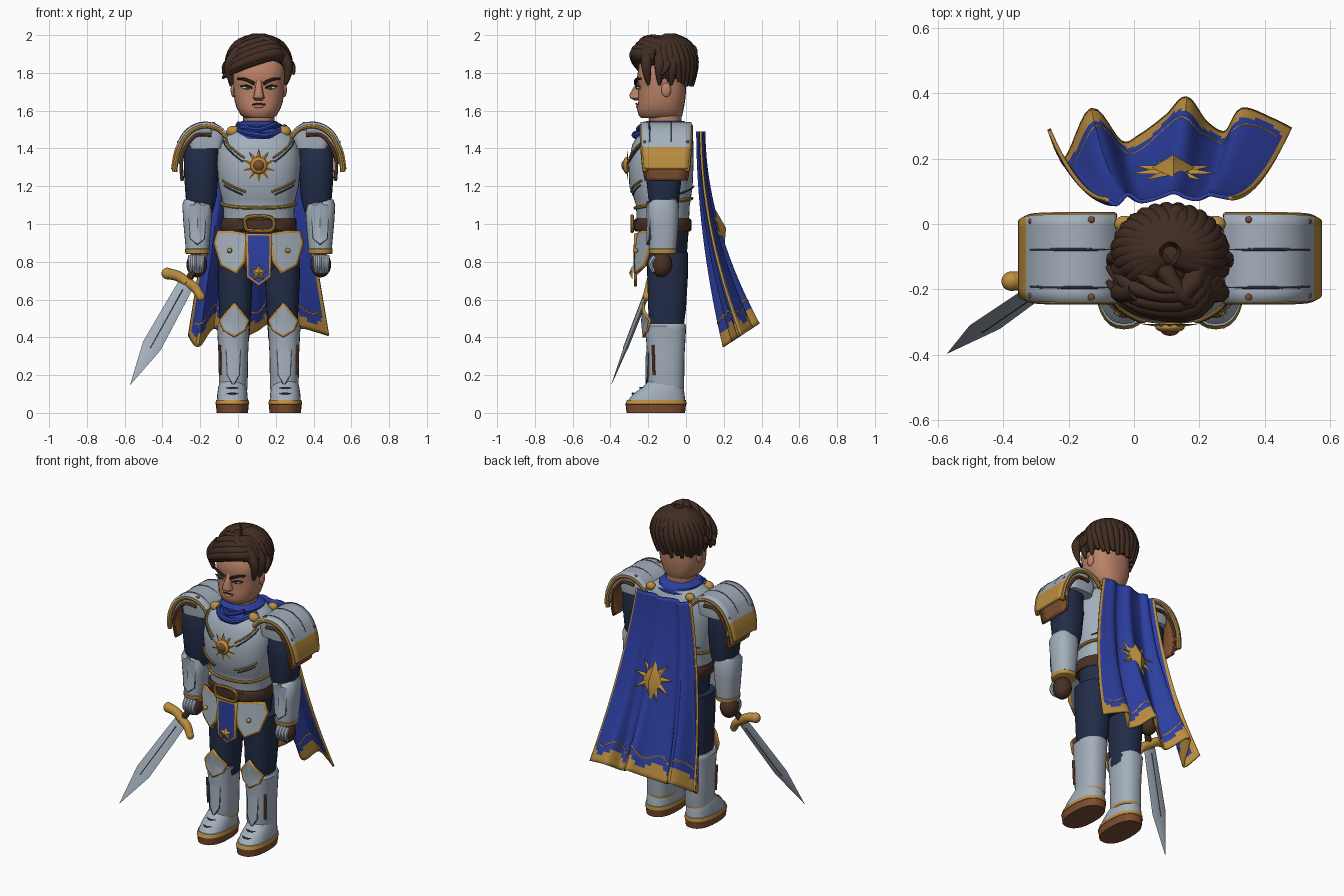
import bpy, bmesh
from math import sin, cos, pi, radians
from mathutils import Vector, Matrix

if "Cube" in bpy.data.objects:
    bpy.data.objects.remove(bpy.data.objects["Cube"])

CX = .11  # centre line of the figure


def material(name, *rgb):
    m = bpy.data.materials.new(name)
    m.use_nodes = True
    m.diffuse_color = (*rgb, 1)
    m.node_tree.nodes["Principled BSDF"].inputs["Base Color"].default_value = (*rgb, 1)
    return m


SILVER = material("silver", .37, .43, .5)
STEEL = material("dark_steel", .06, .08, .11)
NAVY = material("navy_cloth", .016, .026, .065)
BLUE = material("royal_blue", .026, .05, .36)
GOLD = material("gold", .5, .27, .05)
LEATHER = material("leather", .2, .075, .03)
DARK = material("dark_leather", .065, .03, .018)
HAIR = material("brown_hair", .052, .026, .016)
SKIN = material("skin", .49, .22, .135)
WHITE = material("eye_white", .6, .58, .55)


def add(name, mesh, mats):
    obj = bpy.data.objects.new(name, mesh)
    bpy.context.collection.objects.link(obj)
    for m in mats:
        mesh.materials.append(m)
    return obj


def finish(name, bm, mats):
    mesh = bpy.data.meshes.new(name)
    bm.to_mesh(mesh)
    bm.free()
    return add(name, mesh, mats)


def along(pts, t):
    """Smooth point on a path, t from 0 to 1."""
    k = min(int(t * (len(pts) - 1)), len(pts) - 2)
    f = t * (len(pts) - 1) - k
    a, b, c, d = (Vector(pts[min(max(k + j, 0), len(pts) - 1)]) for j in (-1, 0, 1, 2))
    return b + (c - a) * f / 2 + (a - b * 2.5 + c * 2 - d / 2) * f**2 + (b * 3 - c * 3 + d - a) * f**3 / 2


def ring_point(ring, angle, x, p=2.4):
    z, rx, front, back = ring
    c, s = cos(angle), sin(angle)
    px = x + rx * abs(c) ** (2 / p) * (1 if c > 0 else -1)
    py = (front + back) / 2 + (back - front) / 2 * abs(s) ** (2 / p) * (1 if s > 0 else -1)
    return Vector((px, py, z))


def loft(name, rings, mats, x=CX, n=28, p=2.4, rule=lambda z: 0):
    """Closed body from rings of (z, half width, front y, back y)."""
    bm = bmesh.new()
    loops = [[bm.verts.new(ring_point(r, 2 * pi * i / n, x, p)) for i in range(n)] for r in rings]
    for k in range(len(rings) - 1):
        for i in range(n):
            j = (i + 1) % n
            f = bm.faces.new((loops[k][i], loops[k][j], loops[k + 1][j], loops[k + 1][i]))
            f.material_index = rule((rings[k][0] + rings[k + 1][0]) / 2)
    bm.faces.new(loops[0][::-1]).material_index = rule(rings[0][0])
    bm.faces.new(loops[-1])
    return finish(name, bm, mats)


def ball(name, loc, scale, mat):
    bm = bmesh.new()
    bmesh.ops.create_uvsphere(bm, u_segments=20, v_segments=12, radius=1,
                              matrix=Matrix.Translation(loc) @ Matrix.Diagonal((*scale, 1)))
    return finish(name, bm, [mat])


def tubes(name, mat, paths, steps=10, closed=False, sides=2):
    """Swept rods; each path is (points, start radius, end radius)."""
    cu = bpy.data.curves.new(name, "CURVE")
    cu.dimensions, cu.bevel_depth, cu.bevel_resolution, cu.use_fill_caps = "3D", 1, sides, True
    for pts, r0, r1 in paths:
        sp = cu.splines.new("POLY")
        sp.points.add(steps)
        sp.use_cyclic_u = closed
        for i, q in enumerate(sp.points):
            t = i / steps
            q.co = (*along(pts, t), 1)
            q.radius = r0 + (r1 - r0) * t ** 2
    tmp = bpy.data.objects.new(name + "_path", cu)
    bpy.context.collection.objects.link(tmp)
    mesh = bpy.data.meshes.new_from_object(tmp.evaluated_get(bpy.context.evaluated_depsgraph_get()))
    bpy.data.objects.remove(tmp)
    return add(name, mesh, [mat])


def sheet(name, func, nu, nv, mats, rule, thick):
    bm = bmesh.new()
    g = [[bm.verts.new(func(i / nu, j / nv)) for j in range(nv + 1)] for i in range(nu + 1)]
    for i in range(nu):
        for j in range(nv):
            f = bm.faces.new((g[i][j], g[i + 1][j], g[i + 1][j + 1], g[i][j + 1]))
            f.material_index = rule((i + .5) / nu, (j + .5) / nv)
    obj = finish(name, bm, mats)
    mod = obj.modifiers.new("thickness", "SOLIDIFY")
    mod.thickness, mod.offset = thick, 0
    return obj


def plate(name, outline, depth, mats, border=.013, bulge=.012, thick=.015):
    """Front-facing armour plate with an inset border; depth gives y at (x, z)."""
    bm = bmesh.new()
    f = bm.faces.new([bm.verts.new((x, depth(x, z), z)) for x, z in outline])
    f.normal_update()
    if f.normal.y > 0:
        f.normal_flip()
    for rim in bmesh.ops.inset_region(bm, faces=[f], thickness=border, use_boundary=True, use_even_offset=True)["faces"]:
        rim.material_index = 1
    for v in bmesh.ops.poke(bm, faces=[f])["verts"]:
        v.co.y -= bulge
    obj = finish(name, bm, mats)
    mod = obj.modifiers.new("thickness", "SOLIDIFY")
    mod.thickness, mod.offset = thick, -1
    mod.material_offset = len(mats) - 1 if len(mats) > 2 else 0
    return obj


def star(name, loc, r, ratio, n, depth, mat, facing, tilt=0):
    bm = bmesh.new()
    loc = Vector(loc)
    top = bm.verts.new(loc + Vector((0, facing * depth, 0)))
    rim = []
    for i in range(2 * n):
        a, q = pi / 2 + pi * i / n, r * (ratio if i % 2 else 1)
        rim.append(bm.verts.new(loc + Vector((q * cos(a), tilt * q * sin(a), q * sin(a)))))
    for i in range(2 * n):
        bm.faces.new((top, rim[i], rim[(i + 1) % (2 * n)]))
    bm.faces.new(rim[::-1])
    bmesh.ops.recalc_face_normals(bm, faces=bm.faces)
    return finish(name, bm, [mat])


# Torso, hips and belt
TORSO = [(1.0, .185, -.26, .015), (1.1, .19, -.265, .02), (1.13, .195, -.275, .025), (1.2, .212, -.3, .035),
         (1.32, .222, -.305, .04), (1.42, .215, -.285, .04), (1.48, .18, -.25, .035), (1.52, .11, -.2, .01)]


def on_torso(deg, z, grow=.005):
    k = max(i for i in range(len(TORSO) - 1) if TORSO[i][0] <= z)
    a, b = Vector(TORSO[k]), Vector(TORSO[k + 1])
    z_, rx, f, bk = a.lerp(b, (z - a[0]) / (b[0] - a[0]))
    return ring_point((z, rx + grow, f - grow, bk + grow), radians(deg), CX)


loft("breastplate", TORSO, [SILVER], n=40)
loft("hips", [(.72, .1, -.18, -.02), (.78, .17, -.21, .0), (.98, .19, -.23, .015)], [NAVY])
loft("belt", [(.96, .195, -.265, .02), (.97, .2, -.275, .03), (1.02, .2, -.275, .03), (1.03, .195, -.265, .02)], [DARK])
tubes("waist_trim", GOLD, [([on_torso(a, 1.11 + .025 * sin(radians(a))) for a in range(0, 360, 10)], .009, .009)],
      36, True)
lines = {GOLD: [], STEEL: []}
for s in (-1, 1):
    def seg(a, b, za, zb, drop=0, r=.006):
        return ([on_torso(-90 + s * (a + (b - a) * i / 8), za + (zb - za) * i / 8 + drop) for i in range(9)], r, r)
    lines[GOLD] += [seg(15, 58, 1.17, 1.23), seg(16, 60, 1.35, 1.46)]
    lines[STEEL] += [seg(20, 55, 1.175, 1.225, -.02, .0045), seg(18, 60, 1.35, 1.46, -.02, .0045),
                     seg(120, 178, 1.16, 1.2, 0, .0045)]
tubes("breastplate_gold_lines", GOLD, lines[GOLD])
tubes("breastplate_grooves", STEEL, lines[STEEL])
star("chest_sun_rays", (CX, -.306, 1.31), .09, .5, 10, .015, GOLD, -1)
ball("chest_sun_rim", (CX, -.315, 1.31), (.045, .018, .045), GOLD)
ball("chest_sun_boss", (CX, -.322, 1.31), (.03, .02, .03), LEATHER)
buckle = [(CX + a * .065, -.285, 1 + b * .033) for a, b in ((-1, -1), (1, -1), (1, 1), (-1, 1), (-1, -1))]
tubes("belt_buckle", GOLD, [(buckle, .01, .01)], 32)

# Loincloth
plate("loincloth", [(.04, .95), (.18, .95), (.175, .72), (CX, .67), (.045, .72)],
      lambda x, z: -.275, [BLUE, GOLD], .012, .004)
star("loincloth_star", (CX, -.282, .74), .045, .5, 5, .02, GOLD, -1)

# Scarf
loft("scarf", [(1.45, .13, -.272, .0), (1.475, .15, -.265, .03), (1.5, .135, -.25, .03), (1.505, .12, -.235, .02),
               (1.525, .125, -.235, .015), (1.545, .09, -.21, -.01)], [BLUE])
tubes("scarf_folds", BLUE, [([(-.02, -.17, 1.5), (.06, -.26, 1.48), (.16, -.26, 1.47), (.25, -.16, 1.51)], .016, .02),
                            ([(0, -.15, 1.53), (.1, -.25, 1.5), (.2, -.22, 1.53)], .014, .014)])

for s, side in ((-1, "right_"), (1, "left_")):
    def X(d):
        return CX + s * d

    # Legs, boots and knee guards
    loft(side + "leg", [(.4, .075, -.19, -.02), (.55, .085, -.2, .0), (.72, .093, -.205, .01), (.85, .09, -.21, .01)],
         [NAVY], X(.125))
    loft(side + "boot_foot", [(0, .083, -.315, -.005), (.045, .087, -.32, 0), (.046, .09, -.322, .003),
                              (.068, .086, -.312, 0), (.069, .082, -.305, -.004), (.1, .08, -.28, -.008),
                              (.14, .074, -.225, -.015), (.18, .06, -.19, -.03)], [SILVER, GOLD, LEATHER], X(.14),
         rule=lambda z: 2 if z < .0455 else 1 if z < .0685 else 0)
    loft(side + "shin_guard", [(.12, .073, -.2, -.013), (.135, .076, -.203, -.01), (.3, .078, -.205, -.008),
                               (.44, .085, -.215, 0), (.46, .088, -.215, 0), (.472, .08, -.205, -.005)],
         [SILVER, GOLD], X(.135), rule=lambda z: 1 if z < .13 else 0)
    plate(side + "shin_ridge", [(X(.135 + a), z) for a, z in ((-.045, .42), (.045, .42), (.035, .2), (0, .14), (-.035, .2))],
          lambda x, z: -.215 + 9 * (x - X(.135)) ** 2, [SILVER, STEEL], .006)
    tubes(side + "toe_bands", STEEL, [([(X(.08), y + .045, z), (X(.14), y, z + .008), (X(.2), y + .045, z)], .005, .005)
                                      for y, z in ((-.283, .095), (-.243, .125))])
    tubes(side + "shin_strap", LEATHER, [([(X(.203), -.17, .2), (X(.207), -.175, .36)], .008, .008)])
    plate(side + "knee_guard", [(X(.13 + a), z) for a, z in
                                ((0, .585), (.04, .54), (.082, .49), (.06, .435), (0, .4), (-.06, .435), (-.082, .49), (-.04, .54))],
          lambda x, z: -.255 + 8 * (x - X(.13)) ** 2 + .25 * abs(z - .5), [SILVER, GOLD, LEATHER], .011, .02)

    # Hip plates
    plate(side + "hip_plate", [(X(d), z) for d, z in ((.055, .95), (.14, .965), (.22, .965), (.24, .9), (.205, .78), (.12, .735), (.075, .8))],
          lambda x, z: -.29 + 1.5 * (x - CX) ** 2 + .1 * (z - .74), [SILVER, GOLD])
    ball(side + "hip_stud", (X(.155), -.268, .86), (.014, .014, .014), GOLD)

    # Arms and gloves
    loft(side + "upper_arm", [(1.06, .062, -.18, -.05), (1.14, .082, -.2, -.035), (1.28, .092, -.215, -.02), (1.4, .09, -.215, -.02),
                              (1.46, .06, -.19, -.04)], [NAVY], X(.305))
    loft(side + "forearm_guard", [(.84, .056, -.185, -.06), (.845, .064, -.195, -.05), (.868, .066, -.198, -.048),
                                  (.87, .062, -.193, -.05), (1.0, .074, -.2, -.04), (1.1, .08, -.205, -.038), (1.13, .07, -.18, -.05)],
         [SILVER, GOLD], X(.325), rule=lambda z: 1 if z < .869 else 0)
    plate(side + "forearm_plate", [(X(.325 + a), z) for a, z in ((-.05, 1.08), (0, 1.12), (.05, 1.08), (.04, .92), (0, .89), (-.04, .92))],
          lambda x, z: -.21 + 9 * (x - X(.325)) ** 2, [SILVER, STEEL], .005)
    ball(side + "glove", (X(.328), -.13, .785), (.055, .058, .068), DARK)
    tubes(side + "finger_plates", SILVER, [([(X(.301 + .02 * i), -.165, .83), (X(.301 + .02 * i), -.188, .79),
                                            (X(.304 + .018 * i), -.17, .745)], .014, .01) for i in range(4)])

    # Shoulder guards: outer shell, leather lining, silver side faces and filler cap
    arch = [(.17, 1.47), (.21, 1.51), (.27, 1.53), (.335, 1.52), (.39, 1.48), (.425, 1.42), (.445, 1.36), (.455, 1.29)]

    def shell(u, v, pts=arch, y0=-.24, y1=.03):
        d, z = along(pts, u)
        taper = .02 * u ** 4
        return X(d), y0 + taper + (y1 - y0 - 2 * taper) * v, z
    sheet(side + "shoulder_guard", shell, 28, 8, [SILVER, GOLD], lambda u, v: int(u > .74), .018)
    under = [(.25, 1.47), (.33, 1.47), (.385, 1.41), (.41, 1.33), (.405, 1.23)]
    sheet(side + "shoulder_lining", lambda u, v: shell(u, v, under, -.225, .015), 16, 4, [LEATHER], lambda u, v: 0, .02)
    for where, v, y in (("front", .06, -.222), ("back", .94, .012)):
        sheet(side + "shoulder_face_" + where,
              lambda u, w: Vector(shell(.25 + .65 * u, v)).lerp(Vector(shell(u * .8, 0, under, y, y)), w),
              14, 2, [SILVER], lambda u, w: 0, .006)
    loft(side + "shoulder_cap", [(1.4, .085, -.22, .01), (1.46, .1, -.225, .015), (1.495, .09, -.225, .01), (1.515, .05, -.2, 0)],
         [SILVER], X(.28), p=5)
    tubes(side + "shoulder_gold_rim", GOLD,
          [([Vector(shell(i / 14, v)) - Vector((s * .01 * i / 14, 0, .012)) for i in range(15)], .012, .014) for v in (.02, .98)], 20)
    tubes(side + "lining_rim", LEATHER, [([shell(i / 9, v, under, -.23, .02) for i in range(10)], .009, .009) for v in (0, 1)], 20)
    tubes(side + "shoulder_grooves", STEEL, [([Vector(shell(i / 20, v)) + Vector((s * .003 * i / 14, 0, .007)) for i in range(15)], .005, .005)
                                             for v in (.17, .6)], 16)
    for k, (u, v) in enumerate(((.22, .06), (.22, .94), (.7, .06), (.7, .94))):
        ball(side + "rivet_%d" % k, Vector(shell(u, v)) + Vector((0, 0, .008)), (.011, .011, .008), LEATHER)
    ball(side + "cape_clasp", (X(.135), -.19, 1.49), (.036, .03, .03), GOLD)
    ball(side + "cape_clasp_back", (X(.14), .0, 1.49), (.03, .025, .025), GOLD)

    # Face details in pairs
    ball(side + "ear", (X(.135), -.105, 1.71), (.014, .026, .038), SKIN)
    ball(side + "eye", (X(.064), -.25, 1.722), (.025, .011, .009), WHITE)
    ball(side + "iris", (X(.06), -.258, 1.722), (.011, .006, .01), STEEL)
    tubes(side + "eyelid", HAIR, [([(X(.034), -.262, 1.72), (X(.065), -.262, 1.733), (X(.098), -.245, 1.728)], .005, .004)])
    tubes(side + "eyebrow", HAIR, [([(X(.022), -.266, 1.742), (X(.07), -.264, 1.765), (X(.112), -.24, 1.77)], .009, .006)])

# Head
loft("neck", [(1.48, .08, -.19, -.03), (1.6, .085, -.2, -.02)], [SKIN])
loft("head", [(1.56, .07, -.235, -.03), (1.575, .095, -.25, -.02), (1.61, .115, -.26, -.012), (1.65, .128, -.252, -.005),
              (1.7, .134, -.254, 0), (1.74, .135, -.252, 0), (1.77, .138, -.26, 0), (1.84, .135, -.25, 0), (1.9, .1, -.2, -.03)], [SKIN])
loft("nose", [(1.655, .02, -.275, -.22), (1.667, .032, -.296, -.22), (1.685, .026, -.3, -.22), (1.74, .016, -.268, -.22),
              (1.77, .018, -.255, -.22)], [SKIN], n=12)
tubes("mouth", HAIR, [([(.075, -.254, 1.632), (CX, -.264, 1.637), (.145, -.254, 1.632)], .004, .004)])
ball("lower_lip", (CX, -.255, 1.622), (.027, .01, .009), SKIN)

# Hair: cap, overlapping locks round the back, fringe swept to the right
ball("hair_cap", (CX, -.09, 1.85), (.158, .135, .125), HAIR)
locks = []
for i in range(21):
    a = radians(-40 + 13 * i)
    drop = .105 if 3 < i < 17 else .08
    pts = []
    for k, (q, h) in enumerate(((.15, .125), (.75, .09), (1.06, .005), (.9 if i % 3 else .98, -drop - .015 * (i % 2)))):
        pts.append((CX + .148 * q * cos(a + .15 * k), -.085 + .122 * q * sin(a + .15 * k), 1.85 + h))
    locks.append((pts, .036, .01))
for i in range(8):
    t = i / 7
    y = -.235 + .06 * t ** 2 - .012 * (i % 2)
    locks.append(([(.25 - .05 * t, y + .07, 1.87 + .07 * t), (.19 - .03 * t, y - .015, 1.895 + .07 * t),
                   (.06 - .01 * t, y - .02, 1.855 + .09 * t), (-.03, y + .01, 1.81 + .09 * t),
                   (-.08 + .02 * (i % 3), y + .06, 1.775 + .06 * t)], .034, .008))
for s in (-1, 1):
    locks += [([(CX + s * .1, -.2 + .07 * i, 1.92), (CX + s * .155, -.21 + .07 * i, 1.84), (CX + s * .142, -.2 + .06 * i, 1.735)], .036, .006)
              for i in range(3)]
    locks.append(([(CX + s * .12, -.12, 1.88), (CX + s * .172, -.1, 1.84), (CX + s * .185, -.13, 1.79)], .026, .004))
locks += [([(.06, -.06, 1.93), (.1, -.15, 1.975), (.16, -.23, 1.965), (.21, -.24, 1.9)], .03, .01),
          ([(.0, -.13, 1.93), (.07, -.19, 1.98), (.14, -.2, 1.99)], .022, .006),
          ([(.11, .0, 1.93), (.13, .035, 1.92), (.14, .045, 1.87)], .03, .012)]
tubes("hair_locks", HAIR, locks, 12, sides=3)

# Cape
hem = [(-.26, .29), (-.21, .2), (-.13, .35), (-.04, .25), (.02, .27), (.1, .33), (.16, .385), (.22, .31), (.28, .28),
       (.33, .35), (.42, .32), (.48, .29)]


def cape(u, v):
    x, y = along(hem, u)
    top = Vector((-.09 + .39 * u, .078 + .2 * (y - .29), 1.49))
    low = Vector((x, y, .35 + .65 * (y - .2)))
    p = top.lerp(low, v)
    p.y = top.y + (low.y - top.y) * v ** 1.9
    return p


sheet("cape", cape, 66, 48, [BLUE, GOLD], lambda u, v: int(u < .03 or u > .97 or v > .935 + .02 * sin(30 * u)), .012)
tubes("cape_hem_line", GOLD, [([cape(.05 + .9 * i / 44, .89 + .02 * sin(2 + i * .6)) for i in range(45)], .008, .008)], 88)
star("cape_sun_rays", (.12, .16, .98), .14, .4, 9, .02, GOLD, 1, -.25)
star("cape_sun_diamond", (.12, .172, .98), .12, .55, 2, .04, GOLD, 1, -.25)

# Sword
hilt, tip = Vector((-.27, -.185, .69)), Vector((-.57, -.395, .15))
down = (tip - hilt).normalized()
flat = (Vector((.89, -.1, -.44)) - down * Vector((.89, -.1, -.44)).dot(down)).normalized()
frame = Matrix((flat, down.cross(flat), down)).transposed().to_4x4()
frame.translation = hilt
span = (tip - hilt).length
blade = loft("sword_blade", [(0, .042, -.014, .014), (.12, .046, -.014, .014), (span * .62, .052, -.012, .012),
                             (span, .001, -.001, .001)], [SILVER], 0, 4, 2)
blade.matrix_world = frame
fuller = loft("sword_fuller", [(.05, .006, -.016, .016), (span * .65, .004, -.0135, .0135)], [STEEL], 0, 8, 2)
fuller.matrix_world = frame
ends = [hilt - flat * .115 + down * .005, hilt + flat * .1 + down * .035]
tubes("sword_guard", GOLD, [([hilt, (hilt + ends[0]) / 2 - down * .012, ends[0]], .027, .03),
                            ([hilt, (hilt + ends[1]) / 2 - down * .012, ends[1]], .027, .022)], sides=4)
ball("guard_end_outer", ends[0], (.031, .03, .031), GOLD)
ball("guard_end_inner", ends[1], (.023, .022, .024), GOLD)
tubes("sword_grip", DARK, [([hilt, hilt - down * .16], .02, .02)])
ball("sword_pommel", hilt - down * .17, (.026, .026, .026), GOLD)

# Smooth shading with sharp edges kept
bpy.ops.object.select_all(action="DESELECT")
for obj in bpy.context.collection.objects:
    if obj.type == "MESH":
        obj.select_set(True)
        bpy.context.view_layer.objects.active = obj
bpy.ops.object.shade_smooth_by_angle(angle=radians(40))
